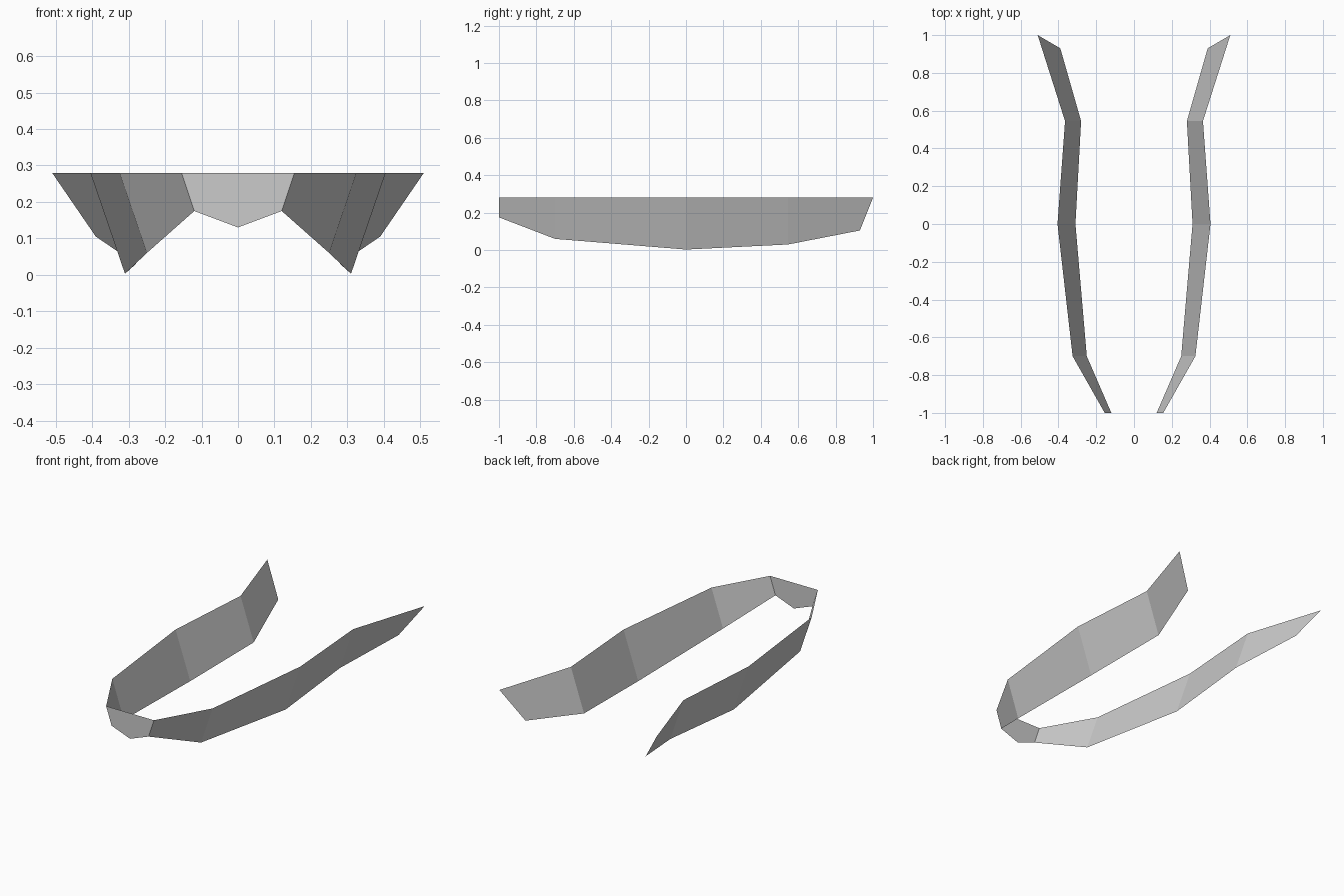
import bpy

cube = bpy.data.objects.get("Cube")
if cube:
    bpy.data.objects.remove(cube, do_unlink=True)

# One plain grey for the whole hull
grey = bpy.data.materials.new("light grey")
grey.use_nodes = True
colour = (0.6, 0.6, 0.6, 1)
grey.diffuse_color = colour
grey.node_tree.nodes["Principled BSDF"].inputs["Base Color"].default_value = colour

RIM = 0.28
# Stations from bow to stern: rim (x, y), lower edge (x, y, z)
stations = [
    ((0.155, -1.0), (0.12, -1.0, 0.175)),
    ((0.325, -0.7), (0.25, -0.7, 0.06)),
    ((0.405, 0.0), (0.31, 0.0, 0.003)),
    ((0.365, 0.545), (0.28, 0.545, 0.03)),
    ((0.51, 1.0), (0.39, 0.93, 0.105)),
]


def add_sheet(name, verts, faces):
    mesh = bpy.data.meshes.new(name)
    mesh.from_pydata(verts, [], faces)
    mesh.materials.append(grey)
    obj = bpy.data.objects.new(name, mesh)
    bpy.context.collection.objects.link(obj)


# Flared side strips, faces pointing outward
for name, side in (("left_side", 1), ("right_side", -1)):
    verts, faces = [], []
    for (rx, ry), (bx, by, bz) in stations:
        verts += [(side * rx, ry, RIM), (side * bx, by, bz)]
    for i in range(0, len(verts) - 2, 2):
        quad = (i, i + 1, i + 3, i + 2)
        faces.append(quad if side > 0 else quad[::-1])
    add_sheet(name, verts, faces)

# Five-sided front panel closing the bow
(rx, ry), (bx, by, bz) = stations[0]
add_sheet("front_panel",
          [(-rx, ry, RIM), (-bx, by, bz), (0, ry, 0.13), (bx, by, bz), (rx, ry, RIM)],
          [(0, 1, 2, 3, 4)])
